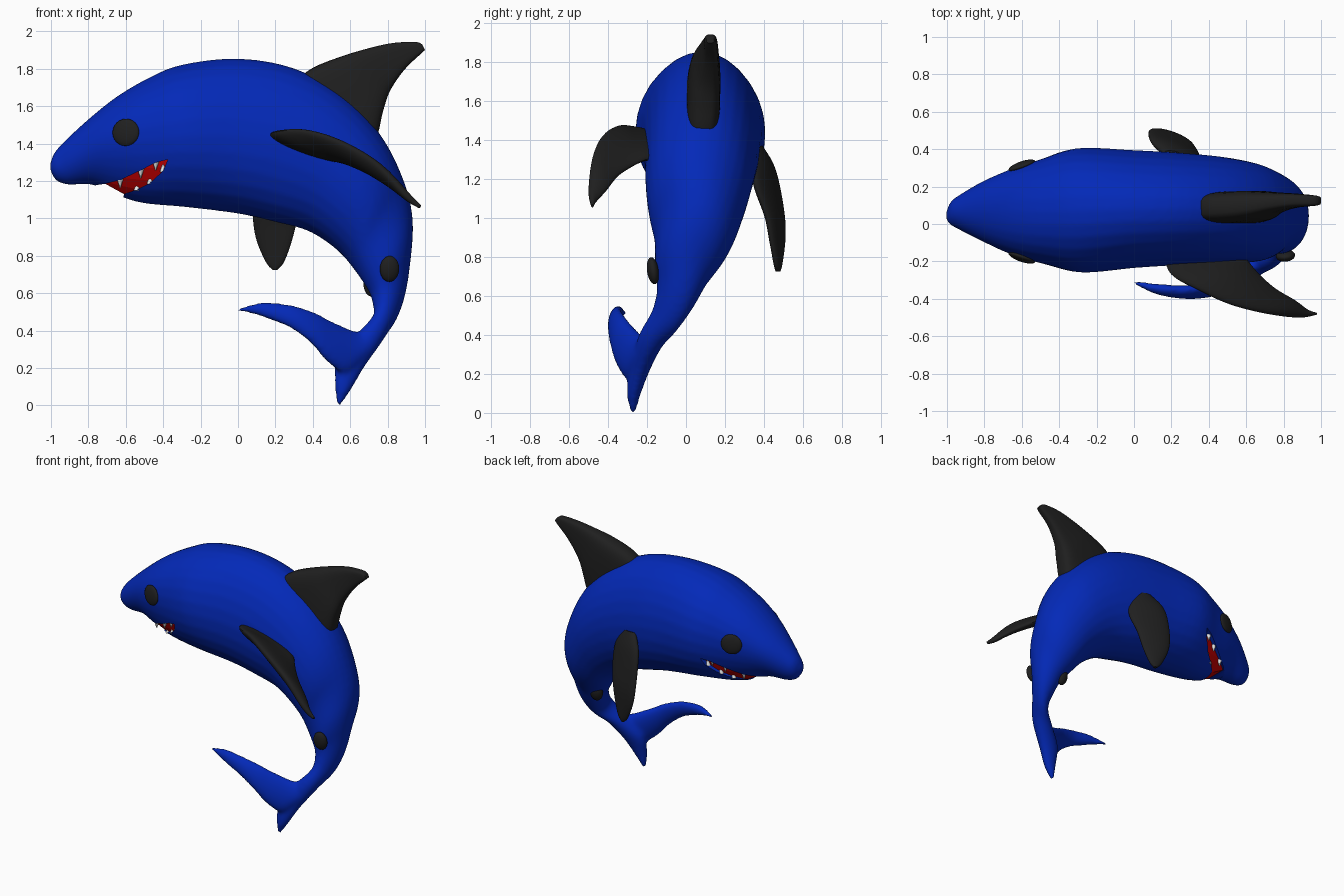
import bpy
import bmesh
import math
from mathutils import Vector
from mathutils.bvhtree import BVHTree

cube = bpy.data.objects.get("Cube")
if cube:
    bpy.data.objects.remove(cube, do_unlink=True)


def material(name, color):
    mat = bpy.data.materials.new(name)
    mat.use_nodes = True
    mat.diffuse_color = (*color, 1)
    bsdf = next(n for n in mat.node_tree.nodes if n.type == "BSDF_PRINCIPLED")
    bsdf.inputs["Base Color"].default_value = (*color, 1)
    return mat


blue = material("skin blue", (0.001, 0.022, 0.48))
black = material("fin black", (0.014, 0.014, 0.014))
red = material("mouth red", (0.6, 0.0, 0.0))
white = material("tooth white", (0.8, 0.8, 0.8))


def finish(name, bm, mat):
    """Turn a bmesh into a named object with one material."""
    bmesh.ops.recalc_face_normals(bm, faces=bm.faces)
    mesh = bpy.data.meshes.new(name)
    bm.to_mesh(mesh)
    bm.free()
    mesh.materials.append(mat)
    obj = bpy.data.objects.new(name, mesh)
    bpy.context.collection.objects.link(obj)
    return obj


def select(*objects):
    bpy.ops.object.select_all(action="DESELECT")
    for obj in objects:
        obj.select_set(True)
    bpy.context.view_layer.objects.active = objects[0]


def smooth(obj):
    select(obj)
    bpy.ops.object.shade_smooth_by_angle(angle=math.radians(45))


def apply_modifier(obj, kind, **settings):
    mod = obj.modifiers.new(kind, kind)
    for key, value in settings.items():
        setattr(mod, key, value)
    select(obj)
    bpy.ops.object.modifier_apply(modifier=mod.name)


def interpolate(rows, steps):
    """Smooth curve through rows of section values."""
    rows = [Vector(r) for r in rows]
    out = []
    last = len(rows) - 1
    for i in range(last):
        p0, p1 = rows[max(i - 1, 0)], rows[i]
        p2, p3 = rows[i + 1], rows[min(i + 2, last)]
        for s in range(steps):
            t = s / steps
            out.append(p1 + (p2 - p0) * (t / 2)
                       + (p0 * 2 - p1 * 5 + p2 * 4 - p3) * (t * t / 2)
                       + (p1 * 3 - p0 - p2 * 3 + p3) * (t ** 3 / 2))
    return out + [rows[last]]


def loft(name, sections, mat, power=1, steps=5, sides=28):
    """Skin oval sections: edge A, edge B, half thickness, egg shape.
    Egg narrows the A side; a power below one squares the section."""
    rows = interpolate([(*a, *b, w, egg) for a, b, w, egg in sections], steps)
    ends = [(Vector(r[0:3]), Vector(r[3:6]), max(r[6], 0.005), r[7]) for r in rows]
    mids = [(e[0] + e[1]) / 2 for e in ends]
    shape = []
    for k in range(sides):
        t = 2 * math.pi * k / sides
        shape.append([math.copysign(abs(f(t)) ** power, f(t)) for f in (math.cos, math.sin)])
    bm = bmesh.new()
    rings = []
    for i, (a, b, w, egg) in enumerate(ends):
        tangent = mids[min(i + 1, len(mids) - 1)] - mids[max(i - 1, 0)]
        normal = tangent.cross(a - b).normalized() * w
        rings.append([bm.verts.new(mids[i] + (a - b) * c / 2 + normal * s * (1 - egg * c))
                      for c, s in shape])
    for r, q in zip(rings, rings[1:]):
        for k in range(sides):
            j = (k + 1) % sides
            bm.faces.new((r[k], r[j], q[j], q[k]))
    bm.faces.new(rings[0])
    bm.faces.new(rings[-1])
    return finish(name, bm, mat)


def upright(rows, thin=1.0):
    """Sections in the side plane: top x z, bottom x z, centre y, width, egg."""
    return [((tx, y, tz), (bx, y, bz), w * thin, egg) for tx, tz, bx, bz, y, w, egg in rows]


def plain(sections):
    return [(a, b, w, 0) for a, b, w in sections]


def carve(obj, outline, operation, mat):
    """Boolean with a prism running sideways through the head."""
    bm = bmesh.new()
    face = bm.faces.new([bm.verts.new((x, -1, z)) for x, z in outline])
    made = bmesh.ops.extrude_face_region(bm, geom=[face])["geom"]
    moved = [v for v in made if isinstance(v, bmesh.types.BMVert)]
    bmesh.ops.translate(bm, verts=moved, vec=(0, 2, 0))
    cutter = finish("mouth_cutter", bm, mat)
    apply_modifier(obj, "BOOLEAN", object=cutter, operation=operation,
                   solver="EXACT", material_mode="TRANSFER")
    bpy.data.objects.remove(cutter, do_unlink=True)


# Body from snout to lower tail lobe
body_rows = [
    (-1.005, 1.29, -1.005, 1.26, .05, .02, 0),
    (-.985, 1.345, -.975, 1.205, .05, .06, -.05),
    (-.93, 1.41, -.91, 1.18, .058, .1, -.1),
    (-.8, 1.53, -.78, 1.18, .065, .168, -.15),
    (-.65, 1.65, -.64, 1.12, .066, .23, -.16),
    (-.48, 1.75, -.5, 1.08, .067, .28, -.1),
    (-.3, 1.822, -.28, 1.06, .073, .333, 0),
    (0, 1.855, 0, 1.025, .08, .315, .06),
    (.3, 1.803, .2, .98, .08, .3, .06),
    (.56, 1.66, .38, .93, .073, .285, .03),
    (.76, 1.45, .53, .83, .056, .263, 0),
    (.885, 1.2, .63, .715, .035, .217, 0),
    (.928, .95, .7, .61, -.014, .155, 0),
    (.907, .7, .725, .53, -.048, .11, 0),
    (.857, .51, .725, .455, -.105, .085, 0),
    (.782, .36, .64, .385, -.18, .068, 0),
    (.68, .21, .53, .26, -.235, .052, 0),
    (.6, .075, .518, .13, -.268, .036, 0),
    (.545, -.005, .525, .01, -.27, .015, 0),
]
body = loft("body", upright(body_rows), blue)

# Long cupped tail lobe sweeping forward, blended into the body
tail = loft("upper_tail_lobe", plain([
    ((.76, -.17, .42), (.66, -.22, .24), .05),
    ((.64, -.22, .395), (.575, -.29, .17), .05),
    ((.5, -.28, .45), (.48, -.345, .235), .045),
    ((.4, -.32, .5), (.4, -.375, .325), .038),
    ((.28, -.345, .537), (.29, -.385, .41), .034),
    ((.14, -.34, .55), (.15, -.365, .467), .03),
    ((.05, -.325, .533), (.06, -.335, .493), .02),
    ((-.006, -.31, .517), (0, -.31, .503), .012),
]), blue)
select(body, tail)
bpy.ops.object.join()
apply_modifier(body, "REMESH", mode="VOXEL", voxel_size=.013)
apply_modifier(body, "SMOOTH", factor=.5, iterations=10)

skin = BVHTree.FromPolygons([v.co for v in body.data.vertices],
                            [p.vertices for p in body.data.polygons])


def on_skin(x, z, side):
    hit, normal, _, _ = skin.ray_cast(Vector((x, 2 * side, z)), Vector((0, -side, 0)))
    return hit, normal


# Mouth: notch through the head with a narrower red core
upper_lip = [(-.71, 1.185), (-.63, 1.205), (-.52, 1.257), (-.44, 1.298), (-.375, 1.315)]
lower_lip = [(-.4, 1.255), (-.47, 1.19), (-.54, 1.155), (-.61, 1.13)]
core = loft("mouth_interior", upright(body_rows[:9], .87), red)
carve(core, upper_lip + lower_lip, "INTERSECT", red)
notch = upper_lip + lower_lip + [(-.62, 1.03), (-.76, 1.03), (-.76, 1.178)]
carve(body, notch, "DIFFERENCE", blue)
smooth(body)


def cone(name, location, pointing):
    bpy.ops.mesh.primitive_cone_add(vertices=8, radius1=.018, radius2=.002, depth=.05,
                                    location=location)
    obj = bpy.context.object
    obj.name = name
    obj.rotation_euler.x = 0 if pointing > 0 else math.pi
    obj.data.materials.append(white)
    smooth(obj)


def ellipsoid(name, location, scale, mat, normal):
    bpy.ops.mesh.primitive_uv_sphere_add(segments=24, ring_count=12, radius=1,
                                         location=location)
    obj = bpy.context.object
    obj.name = name
    obj.scale = scale
    obj.rotation_euler = Vector(normal).to_track_quat("Z", "Y").to_euler()
    obj.data.materials.append(mat)
    smooth(obj)


# Eyes and rows of teeth on both sides
for side, label in ((-1, "right"), (1, "left")):
    hit, normal = on_skin(-.6, 1.46, side)
    ellipsoid(label + "_eye", hit, (.075, .073, .022), black, normal)
    for row, lip, pointing in (("upper", upper_lip[1:], -1), ("lower", lower_lip, 1)):
        spots = interpolate([(x, z, 0) for x, z in lip], 2)[:-1]
        for n, spot in enumerate(spots[1 - n_skip::2] if (n_skip := pointing > 0) else spots[::2]):
            hit, _ = on_skin(spot.x, spot.y, side)
            place = (spot.x, .066 + (hit.y - .066) * .9, spot.y + pointing * .018)
            cone(f"{label}_{row}_tooth_{n + 1}", place, pointing)

# Dorsal fin with a blunt, squared section
smooth(loft("dorsal_fin", upright([
    (.3, 1.73, .71, 1.36, .085, .085, 0),
    (.4, 1.805, .75, 1.46, .09, .085, 0),
    (.55, 1.865, .775, 1.57, .1, .077, 0),
    (.7, 1.91, .812, 1.68, .115, .055, 0),
    (.83, 1.938, .89, 1.795, .125, .038, 0),
    (.95, 1.943, .978, 1.88, .125, .028, 0),
    (.985, 1.93, 1, 1.9, .125, .02, 0),
]), black, power=.6))

# Pectoral fins: the right one trails back, the left one hangs down
smooth(loft("right_pectoral_fin", plain([
    ((.16, -.17, 1.44), (.57, -.15, 1.31), .04),
    ((.2, -.27, 1.462), (.62, -.21, 1.3), .043),
    ((.34, -.35, 1.47), (.68, -.28, 1.265), .04),
    ((.52, -.43, 1.42), (.76, -.35, 1.215), .036),
    ((.72, -.48, 1.31), (.86, -.41, 1.14), .03),
    ((.88, -.5, 1.15), (.93, -.46, 1.085), .02),
    ((.97, -.487, 1.065), (.975, -.475, 1.06), .01),
]), black))
smooth(loft("left_pectoral_fin", plain([
    ((.16, .38, 1.37), (.27, .35, 1.36), .025),
    ((.1, .435, 1.28), (.33, .345, 1.27), .038),
    ((.08, .47, 1.17), (.35, .36, 1.16), .04),
    ((.08, .497, 1), (.32, .415, 1.01), .035),
    ((.1, .5, .88), (.285, .44, .87), .028),
    ((.15, .485, .765), (.245, .46, .765), .02),
    ((.185, .475, .725), (.21, .47, .725), .012),
]), black))

# Small pelvic fins
ellipsoid("right_pelvic_fin", (.81, -.17, .73), (.052, .07, .03), black, (.1, -1, -.15))
ellipsoid("left_pelvic_fin", (.715, .05, .645), (.045, .065, .035), black, (-.3, 1, -.2))
